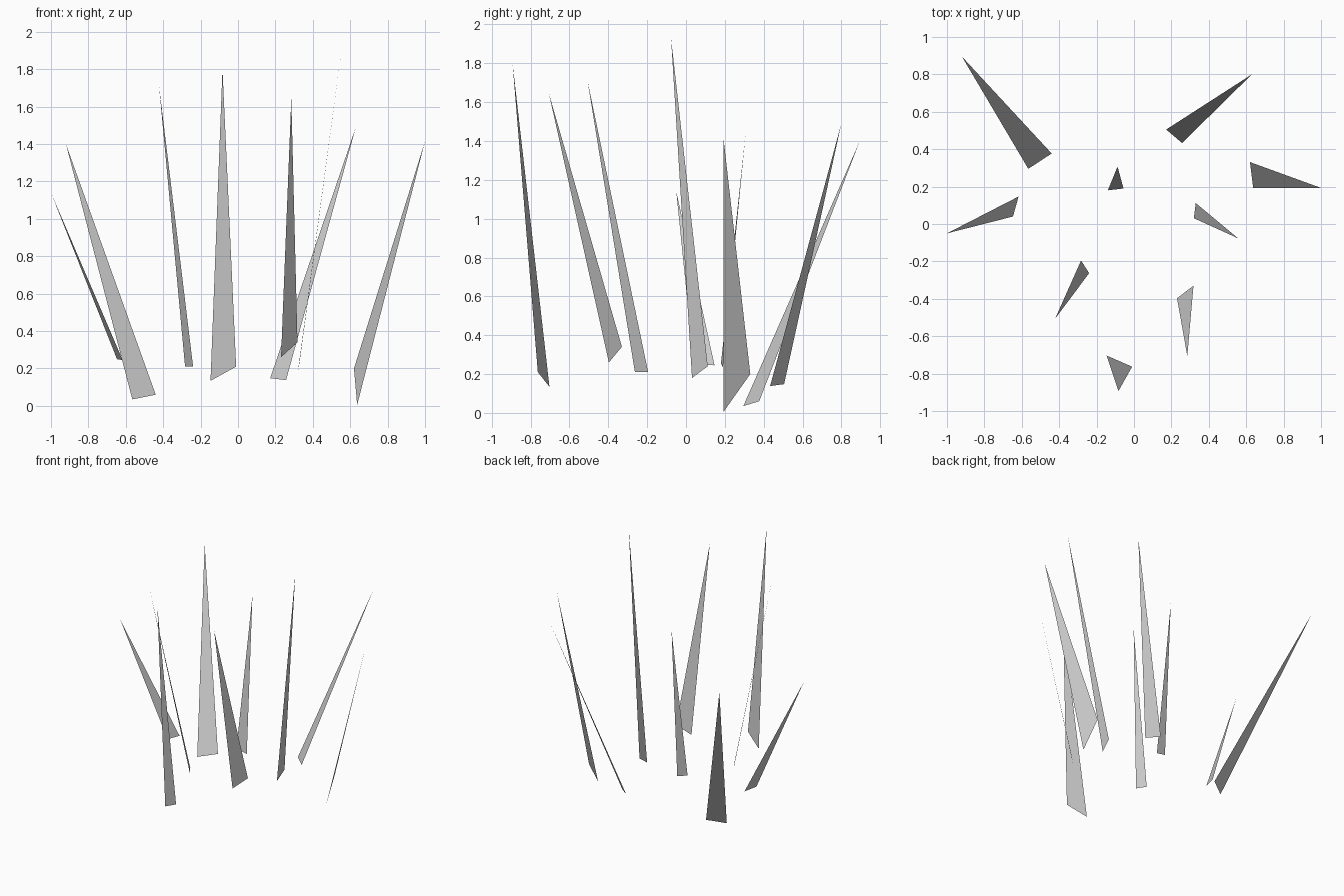
import bpy

# Remove the default object
default_cube = bpy.data.objects.get("Cube")
if default_cube:
    bpy.data.objects.remove(default_cube, do_unlink=True)


def make_material(name, colour):
    material = bpy.data.materials.new(name)
    material.use_nodes = True
    material.diffuse_color = colour
    for node in material.node_tree.nodes:
        if node.type == "BSDF_PRINCIPLED":
            node.inputs["Base Color"].default_value = colour
    return material


def make_blade(name, tip, base_start, base_end, material):
    """A single flat, pointed blade: one short base edge rising to a tip."""
    mesh = bpy.data.meshes.new(name)
    mesh.from_pydata([base_start, base_end, tip], [], [(0, 1, 2)])
    mesh.materials.append(material)
    mesh.update()
    blade = bpy.data.objects.new(name, mesh)
    bpy.context.scene.collection.objects.link(blade)
    return blade


blade_grey = make_material("blade grey", (0.6, 0.6, 0.6, 1.0))

# Each blade leans outward: tip, then the two ends of its base edge
blades = {
    "back_right_blade": ((-.92, .895, 1.40), (-.565, .295, .035), (-.44, .377, .06)),
    "right_blade": ((-1, -.05, 1.14), (-.647, .04, .25), (-.617, .147, .245)),
    "front_right_blade": ((-.422, -.507, 1.71), (-.283, -.195, .21), (-.24, -.263, .21)),
    "front_blade": ((-.083, -.893, 1.80), (-.147, -.703, .134), (-.01, -.763, .21)),
    "centre_blade": ((-.088, .307, 1.44), (-.14, .18, .255), (-.056, .19, .235)),
    "tall_blade": ((.557, -.077, 1.93), (.32, .031, .18), (.33, .112, .24)),
    "front_left_blade": ((.285, -.706, 1.645), (.23, -.397, .26), (.318, -.33, .34)),
    "left_blade": ((1, .193, 1.415), (.637, .193, .005), (.62, .331, .20)),
    "back_left_blade": ((.63, .80, 1.49), (.172, .505, .148), (.257, .433, .138)),
}

for blade_name, (tip, base_start, base_end) in blades.items():
    make_blade(blade_name, tip, base_start, base_end, blade_grey)
